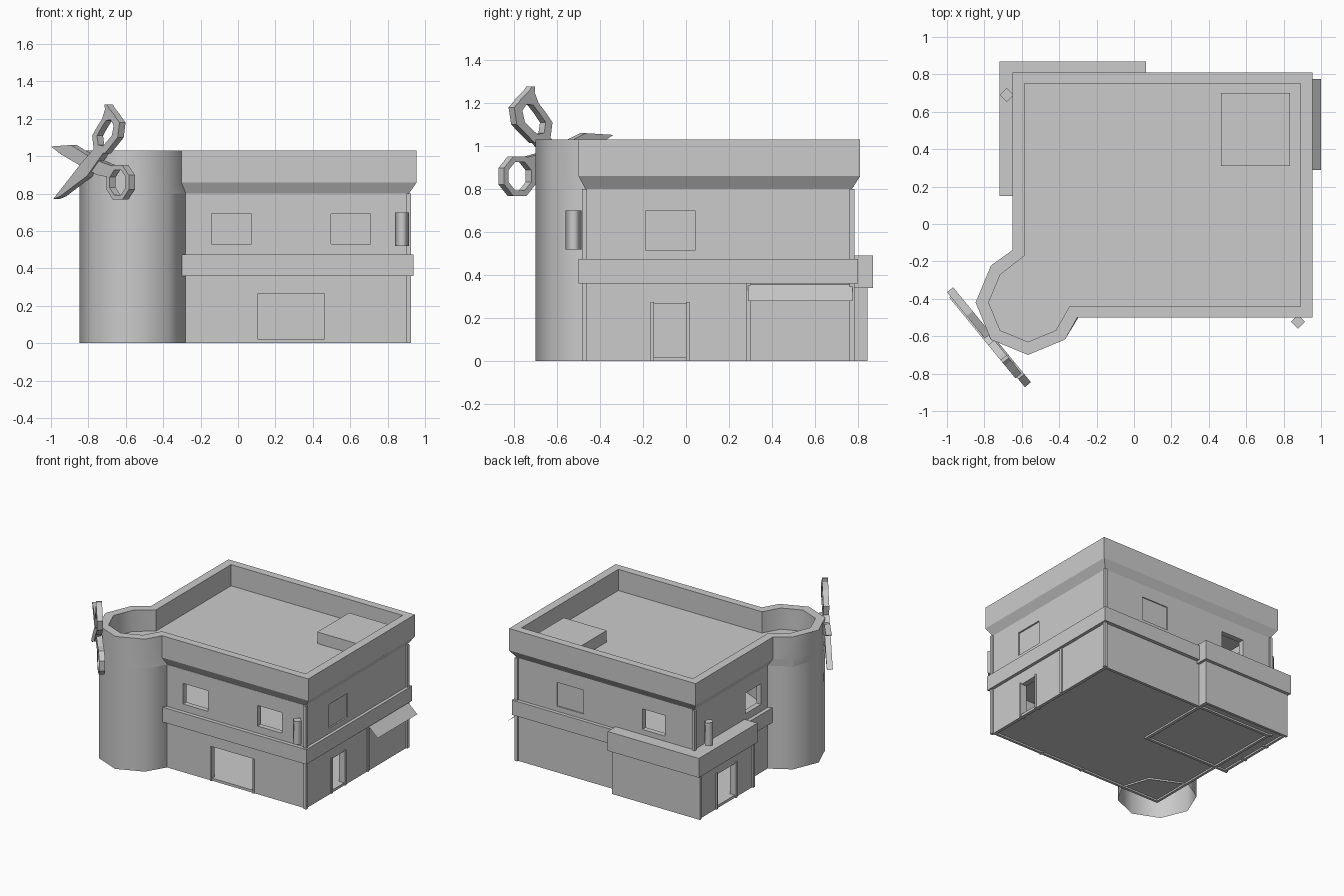
import bpy, bmesh, math
from mathutils import Vector

if "Cube" in bpy.data.objects:
    bpy.data.objects.remove(bpy.data.objects["Cube"])

grey = bpy.data.materials.new("plain grey")
grey.diffuse_color = (0.6, 0.6, 0.6, 1)
grey.use_nodes = True
grey.node_tree.nodes["Principled BSDF"].inputs["Base Color"].default_value = grey.diffuse_color


def add(name, bm):
    bmesh.ops.recalc_face_normals(bm, faces=bm.faces)
    me = bpy.data.meshes.new(name)
    bm.to_mesh(me)
    bm.free()
    me.materials.append(grey)
    ob = bpy.data.objects.new(name, me)
    bpy.context.collection.objects.link(ob)
    return ob


def box(name, x0, x1, y0, y1, z0, z1):
    bm = bmesh.new()
    bmesh.ops.create_cube(bm, size=1)
    for v in bm.verts:
        v.co = ((x0 + x1) / 2 + v.co.x * (x1 - x0),
                (y0 + y1) / 2 + v.co.y * (y1 - y0),
                (z0 + z1) / 2 + v.co.z * (z1 - z0))
    return add(name, bm)


def loft(name, loops, cap_last=False, closed=False, smooth=None):
    """Skin a series of loops that have the same number of points."""
    bm = bmesh.new()
    rows = [[bm.verts.new(p) for p in lp] for lp in loops]
    pairs = list(zip(rows, rows[1:]))
    if closed:
        pairs.append((rows[-1], rows[0]))
    n = len(rows[0])
    for a, b in pairs:
        for i in range(n):
            j = (i + 1) % n
            f = bm.faces.new((a[i], a[j], b[j], b[i]))
            f.smooth = bool(smooth and smooth(f))
    if cap_last:
        bm.faces.new(rows[-1])
    return add(name, bm)


def prism(name, front, back):
    bm = bmesh.new()
    a = [bm.verts.new(p) for p in front]
    b = [bm.verts.new(p) for p in back]
    bm.faces.new(a)
    bm.faces.new(b[::-1])
    for i in range(len(a)):
        j = (i + 1) % len(a)
        bm.faces.new((a[i], b[i], b[j], a[j]))
    return add(name, bm)


def cut(ob, boxes):
    """Carve boxes out of an object, then remove the cutters."""
    for dims in boxes:
        c = box("cutter", *dims)
        m = ob.modifiers.new("cut", "BOOLEAN")
        m.operation, m.solver, m.object = "DIFFERENCE", "EXACT", c
        bpy.context.view_layer.update()
        dg = bpy.context.evaluated_depsgraph_get()
        me = bpy.data.meshes.new_from_object(ob.evaluated_get(dg))
        ob.modifiers.clear()
        ob.data = me
        bpy.data.objects.remove(c)


# Hollow building, with its rooms, doors and windows cut out
rooms = [(-0.57, 0.87, -0.43, 0.73, 0.02, 0.38),
         (-0.66, 0.0, 0.21, 0.805, 0.02, 0.32)]
openings = [(-0.57, 0.87, -0.43, 0.73, 0.46, 0.9),    # upper room
            (-0.59, 0.89, -0.45, 0.75, -0.1, 0.013),  # underside
            (0.10, 0.467, -0.6, -0.4, 0.02, 0.265),   # shop front
            (0.85, 1.0, -0.15, 0.0, 0.02, 0.265),     # side door
            (-0.142, 0.073, -0.6, -0.4, 0.53, 0.69),  # front windows
            (0.498, 0.708, -0.6, -0.4, 0.53, 0.69),
            (-0.7, -0.5, -0.05, 0.14, 0.53, 0.69),    # left window
            (-0.36, -0.165, 0.7, 0.9, 0.53, 0.69),    # back window
            (0.902, 1.0, -0.185, 0.043, 0.515, 0.70),  # blind side window
            (0.34, 0.57, 0.764, 0.9, 0.515, 0.70)]    # blind back window
body = box("building_walls", -0.61, 0.914, -0.47, 0.772, 0, 0.80)
cut(body, rooms + openings)
annex = box("annex_walls", -0.70, 0.045, 0.17, 0.845, 0, 0.345)
cut(annex, rooms + [(-0.8, -0.6, 0.40, 0.62, 0.02, 0.265),
                    (-0.68, 0.02, 0.19, 0.825, -0.1, 0.013)])

# Ledges between the floors
box("floor_band", -0.64, 0.938, -0.50, 0.80, 0.36, 0.475)
box("annex_cap", -0.72, 0.065, 0.15, 0.87, 0.34, 0.49)

# Corner tower and flared parapet share the same five-point curve
CX, CY = -0.567, -0.42


def curve(r):
    return [(CX + r * math.cos(math.radians(a)), CY + r * math.sin(math.radians(a)))
            for a in (135, 180, 225, 270, 315)]


def at(pts, z):
    return [(x, y, z) for x, y in pts]


arc = curve(0.28)
foot = arc + [(-0.278, -0.465), (-0.35, -0.25), (-0.61, -0.13)]
loft("corner_tower", [at(foot, 0), at(foot, 0.80)], smooth=lambda f: True)

base = [(-0.278, -0.468), (0.914, -0.468), (0.914, 0.772), (-0.61, 0.772), (-0.61, -0.13)] + arc
outer = [(-0.303, -0.50), (0.955, -0.50), (0.955, 0.81), (-0.65, 0.81), (-0.65, -0.14)] + arc
inner = [(-0.345, -0.44), (0.89, -0.44), (0.89, 0.75), (-0.585, 0.75),
         (-0.585, -0.17)] + curve(0.21)


def on_tower(f):
    c = f.calc_center_median()
    f.normal_update()
    return c.x < -0.3 and c.y < -0.17 and abs(f.normal.z) < 0.1


loft("parapet_and_roof", [at(base, 0.80), at(outer, 0.86), at(outer, 1.03),
                          at(inner, 1.03), at(inner, 0.865)],
     cap_last=True, smooth=on_tower)
box("roof_hatch", 0.465, 0.835, 0.31, 0.70, 0.86, 0.955)

# Corner posts and shop-front posts
for x, y in ((0.914, -0.472), (0.914, 0.772), (-0.612, 0.772)):
    box("corner_post", x - 0.012, x + 0.012, y - 0.012, y + 0.012, 0, 0.80)
box("shop_post", 0.90, 0.922, 0.28, 0.30, 0, 0.36)
for y in (0.18, 0.835):
    box("annex_post", -0.712, -0.69, y - 0.01, y + 0.01, 0, 0.34)

# Door frames
for y in (-0.158, 0.008):
    box("side_door_frame", 0.88, 0.922, y - 0.008, y + 0.008, 0, 0.275)
for y in (0.392, 0.628):
    box("annex_door_frame", -0.71, -0.67, y - 0.008, y + 0.008, 0, 0.28)
for x in (0.10, 0.467):
    box("shop_frame", x - 0.006, x + 0.006, -0.478, -0.44, 0, 0.265)

# Awning, a single sloping sheet
bm = bmesh.new()
bm.faces.new([bm.verts.new(p) for p in ((0.915, 0.288, 0.357), (1.0, 0.288, 0.28),
                                        (1.0, 0.775, 0.28), (0.915, 0.775, 0.357))])
add("awning", bm)

# Four-sided wall poles
for x, y in ((0.877, -0.523), (-0.68, 0.69)):
    ring = [(x + 0.037 * math.cos(i * math.pi / 2), y + 0.037 * math.sin(i * math.pi / 2))
            for i in range(4)]
    pole = prism("wall_pole", at(ring, 0.52), at(ring, 0.70))
    for f in pole.data.polygons:
        f.use_smooth = abs(f.normal.z) < 0.5

# Scissors sign, drawn in the front view and laid on a slanted plane
N = Vector((-0.773, -0.634, 0))


def place(pts, off):
    return [Vector((x, -0.615 - 1.22 * (x + 0.77), z)) + N * off for x, z in pts]


def sign_plate(name, pts, lo, hi):
    prism(name, place(pts, lo), place(pts, hi))


def sign_ring(name, out, hole, lo, hi):
    loft(name, [place(out, lo), place(out, hi), place(hole, hi), place(hole, lo)], closed=True)


A, B = (-0.014, 0.028), (-0.023, 0.019)
sign_plate("scissor_blade_front", [(-0.967, 0.77), (-0.93, 0.785), (-0.785, 0.895),
           (-0.69, 1.03), (-0.745, 1.045), (-0.815, 0.965)], *A)
sign_ring("scissor_handle_front",
          [(-0.69, 1.015), (-0.622, 1.10), (-0.612, 1.18), (-0.645, 1.225),
           (-0.695, 1.215), (-0.73, 1.16), (-0.758, 1.11), (-0.75, 1.035)],
          [(-0.70, 1.055), (-0.653, 1.11), (-0.643, 1.165), (-0.66, 1.195),
           (-0.685, 1.19), (-0.71, 1.15), (-0.732, 1.11), (-0.726, 1.06)], *A)
sign_plate("scissor_finger_rest", [(-0.705, 1.20), (-0.635, 1.215), (-0.668, 1.255),
           (-0.68, 1.277), (-0.692, 1.277), (-0.69, 1.25)], *A)
sign_plate("scissor_blade_back", [(-0.985, 1.052), (-0.94, 1.015), (-0.83, 0.95),
           (-0.74, 0.90), (-0.69, 0.89), (-0.65, 0.945), (-0.72, 0.97),
           (-0.80, 1.01), (-0.88, 1.06)], *B)


def oval(rx, rz):
    return [(-0.629 + rx * math.cos((i + 0.5) * math.pi / 4),
             0.86 + rz * math.sin((i + 0.5) * math.pi / 4)) for i in range(8)]


sign_ring("scissor_handle_back", oval(0.065, 0.1), oval(0.047, 0.072), *B)
